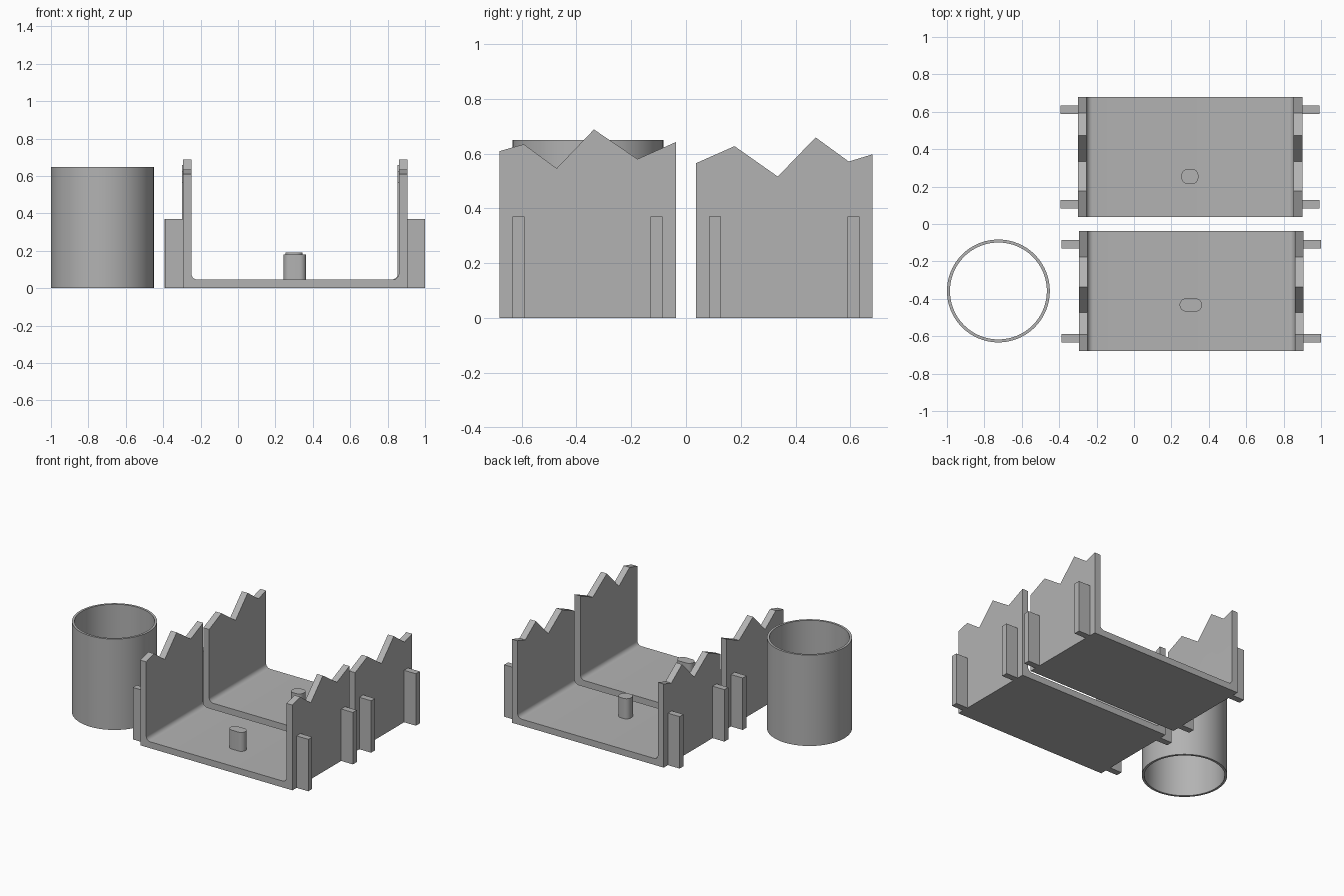
import bpy, bmesh, math

if "Cube" in bpy.data.objects:
    bpy.data.objects.remove(bpy.data.objects["Cube"])

grey = bpy.data.materials.new("plain grey")
grey.diffuse_color = (0.45, 0.45, 0.45, 1)
grey.use_nodes = True
grey.node_tree.nodes["Principled BSDF"].inputs["Base Color"].default_value = grey.diffuse_color


def loft(name, rings, closed=False, smooth=False):
    """Skin a list of equal-length point loops; cap the ends unless closed."""
    bm = bmesh.new()
    loops = [[bm.verts.new(p) for p in ring] for ring in rings]
    pairs = list(zip(loops, loops[1:] + loops[:1])) if closed else list(zip(loops, loops[1:]))
    n = len(loops[0])
    for a, b in pairs:
        for i in range(n):
            j = (i + 1) % n
            bm.faces.new((a[i], a[j], b[j], b[i]))
    if not closed:
        bm.faces.new(loops[0])
        bm.faces.new(loops[-1])
    bmesh.ops.recalc_face_normals(bm, faces=bm.faces)
    mesh = bpy.data.meshes.new(name)
    bm.to_mesh(mesh)
    bm.free()
    mesh.materials.append(grey)
    obj = bpy.data.objects.new(name, mesh)
    bpy.context.collection.objects.link(obj)
    if smooth:
        bpy.ops.object.select_all(action='DESELECT')
        bpy.context.view_layer.objects.active = obj
        obj.select_set(True)
        bpy.ops.object.shade_smooth_by_angle(angle=math.radians(30))
    return obj


def box(name, x0, x1, y0, y1, z0, z1):
    base = [(x0, y0), (x1, y0), (x1, y1), (x0, y1)]
    return loft(name, [[(x, y, z) for x, y in base] for z in (z0, z1)])


def arc(cx, cy, r, a0, a1, steps=8):
    angles = [math.radians(a0 + (a1 - a0) * i / steps) for i in range(steps + 1)]
    return [(cx + r * math.cos(a), cy + r * math.sin(a)) for a in angles]


WALL, FILLET = 0.046, 0.032


def tray(name, x0, x1, skyline):
    """U-shaped channel whose side walls follow a zigzag skyline of (y, z)."""
    xl, xr = x0 + WALL, x1 - WALL
    inner = (arc(xr - FILLET, WALL + FILLET, FILLET, 0, -90)
             + arc(xl + FILLET, WALL + FILLET, FILLET, 270, 180))
    rings = []
    for y, top in skyline:
        section = [(x0, 0), (x1, 0), (x1, top), (xr, top)] + inner + [(xl, top), (x0, top)]
        rings.append([(x, y, z) for x, z in section])
    loft(name, rings, smooth=True)


def post(name, cx, cy, w, d, r, top):
    """Upright peg with a rounded rectangular plan."""
    hx, hy = w / 2 - r, d / 2 - r
    plan = []
    for k, (sx, sy) in enumerate([(1, 1), (-1, 1), (-1, -1), (1, -1)]):
        plan += arc(cx + sx * hx, cy + sy * hy, r, 90 * k, 90 * k + 90)
    loft(name, [[(x, y, z) for x, y in plan] for z in (WALL - 0.005, top)], smooth=True)


# Trays with zigzag walls
tray("front_tray", -0.295, 0.906,
     [(-0.68, 0.609), (-0.592, 0.634), (-0.472, 0.546),
      (-0.336, 0.688), (-0.177, 0.58), (-0.037, 0.642)])
tray("back_tray", -0.30, 0.90,
     [(0.037, 0.565), (0.177, 0.627), (0.335, 0.516),
      (0.473, 0.659), (0.594, 0.571), (0.68, 0.597)])

# Outer ribs on both sides of each tray
for tray_name, x0, x1, ys in (("front", -0.295, 0.906, (-0.611, -0.108)),
                              ("back", -0.30, 0.90, (0.106, 0.611))):
    for i, y in enumerate(ys):
        box(f"{tray_name}_left_rib_{i + 1}", x0 - 0.093, x0, y - 0.022, y + 0.022, 0, 0.371)
        box(f"{tray_name}_right_rib_{i + 1}", x1, x1 + 0.093, y - 0.022, y + 0.022, 0, 0.371)

# Pegs on the tray floors
post("front_peg", 0.304, -0.433, 0.12, 0.07, 0.0345, 0.181)
post("back_peg", 0.299, 0.254, 0.09, 0.08, 0.034, 0.19)

# Open tube
rings = [[(-0.725 + r * math.cos(math.tau * i / 96), -0.358 + r * math.sin(math.tau * i / 96), z)
          for i in range(96)]
         for r, z in ((0.275, 0), (0.275, 0.649), (0.259, 0.649), (0.259, 0))]
loft("tube", rings, closed=True, smooth=True)
